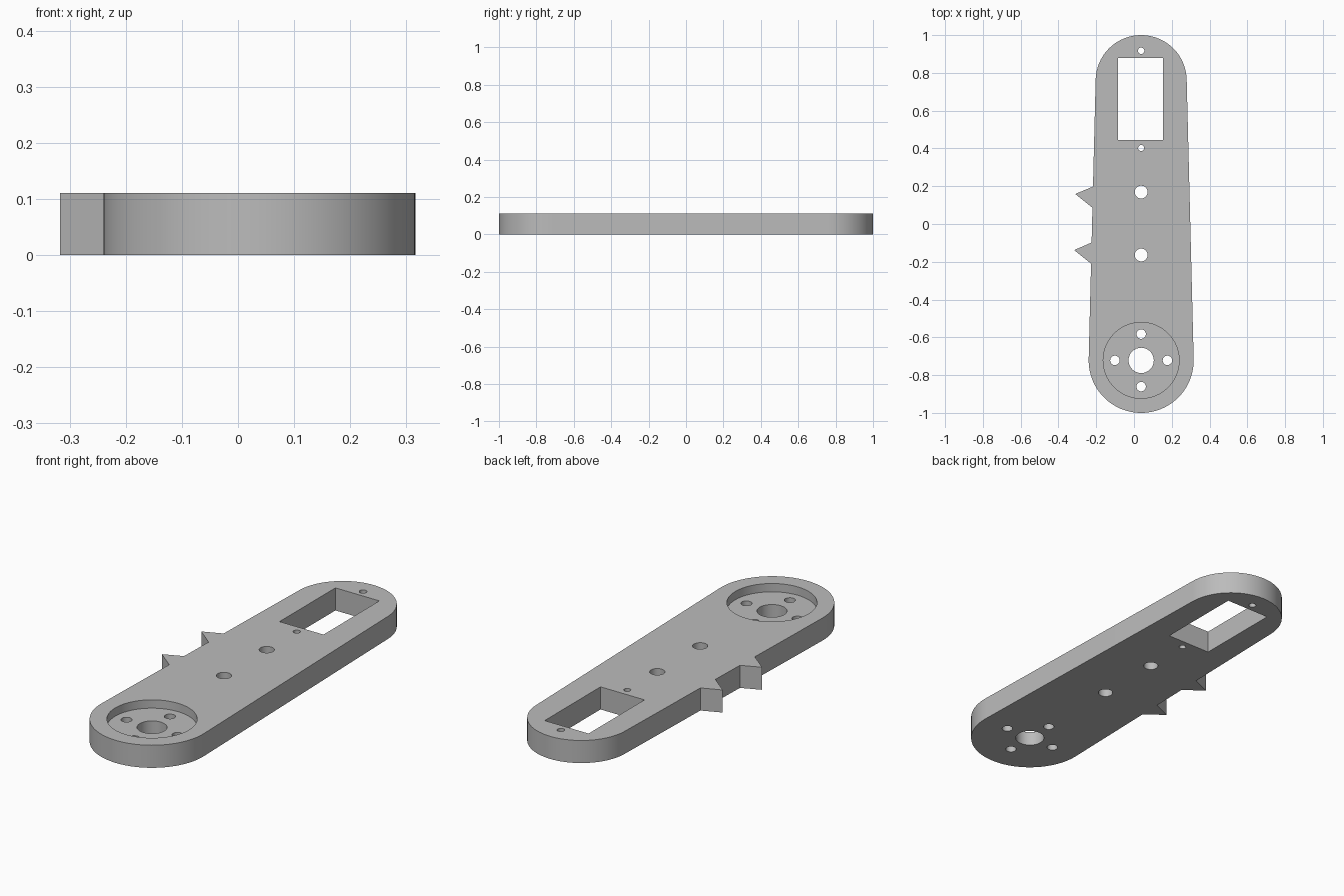
import bpy, bmesh, math

if "Cube" in bpy.data.objects:
    bpy.data.objects.remove(bpy.data.objects["Cube"])

CX, T = 0.038, 0.111            # centre line and plate thickness
Y_BIG, R_BIG = -0.722, 0.278    # wide end
Y_SMALL, R_SMALL = 0.759, 0.241  # narrow end
FLOOR = 0.07                    # height of the recess floor

grey = bpy.data.materials.new("grey")
grey.diffuse_color = (0.5, 0.5, 0.5, 1)
grey.use_nodes = True
grey.node_tree.nodes["Principled BSDF"].inputs["Base Color"].default_value = grey.diffuse_color


def arc(x, y, r, a0, a1, n):
    return [(x + r * math.cos(a0 + (a1 - a0) * i / n),
             y + r * math.sin(a0 + (a1 - a0) * i / n)) for i in range(n + 1)]


def prism(name, points, z0, z1):
    """Extrude a closed outline from z0 to z1."""
    bm = bmesh.new()
    face = bm.faces.new([bm.verts.new((x, y, z0)) for x, y in points])
    ext = bmesh.ops.extrude_face_region(bm, geom=[face])
    top = [g for g in ext["geom"] if isinstance(g, bmesh.types.BMVert)]
    bmesh.ops.translate(bm, verts=top, vec=(0, 0, z1 - z0))
    bmesh.ops.recalc_face_normals(bm, faces=bm.faces)
    mesh = bpy.data.meshes.new(name)
    bm.to_mesh(mesh)
    bm.free()
    mesh.materials.append(grey)
    ob = bpy.data.objects.new(name, mesh)
    bpy.context.collection.objects.link(ob)
    return ob


# Tapered arm outline with tangent sides and two teeth on the left edge
a = math.asin((R_BIG - R_SMALL) / (Y_SMALL - Y_BIG))
outline = arc(CX, Y_SMALL, R_SMALL, a, math.pi - a, 48)


def left_edge(y):
    p, q = outline[48], (CX - R_BIG * math.cos(a), Y_BIG + R_BIG * math.sin(a))
    return p[0] + (q[0] - p[0]) * (y - p[1]) / (q[1] - p[1]), y


for y_top, tip, y_low in ((0.198, (-0.311, 0.159), 0.086),
                          (-0.098, (-0.317, -0.138), -0.21)):
    outline += [left_edge(y_top), tip, left_edge(y_low)]
outline += arc(CX, Y_BIG, R_BIG, math.pi - a, 2 * math.pi + a, 48)
arm = prism("arm_plate", outline, 0, T)

# Cutters: servo slot, horn recess and all round holes
cutters = [
    prism("slot_cutter", [(-0.085, 0.444), (0.154, 0.444),
                          (0.154, 0.878), (-0.085, 0.878)], -0.1, 0.3),
    prism("recess_cutter", arc(CX, Y_BIG, 0.201, 0, 2 * math.pi, 64)[:-1], FLOOR, 0.3),
]
holes = [(CX, 0.917, 0.017), (CX, 0.402, 0.016),      # slot screws
         (CX, 0.169, 0.034), (CX, -0.164, 0.034),     # middle holes
         (CX, Y_BIG, 0.067)]                          # hub bore
for k in range(4):                                    # hub screws
    t = k * math.pi / 2
    holes.append((CX + 0.139 * math.cos(t), Y_BIG + 0.139 * math.sin(t), 0.025))
for x, y, r in holes:
    cutters.append(prism("hole_cutter", arc(x, y, r, 0, 2 * math.pi, 32)[:-1], -0.1, 0.3))

for c in cutters:
    c.hide_render = True
    c.hide_set(True)
    mod = arm.modifiers.new(c.name, "BOOLEAN")
    mod.operation, mod.solver, mod.object = "DIFFERENCE", "EXACT", c

# Bake the cuts, remove the cutters, smooth the round walls
bpy.context.view_layer.objects.active = arm
arm.select_set(True)
for mod in list(arm.modifiers):
    bpy.ops.object.modifier_apply(modifier=mod.name)
for c in cutters:
    bpy.data.objects.remove(c)
bpy.ops.object.shade_smooth_by_angle(angle=math.radians(30))
